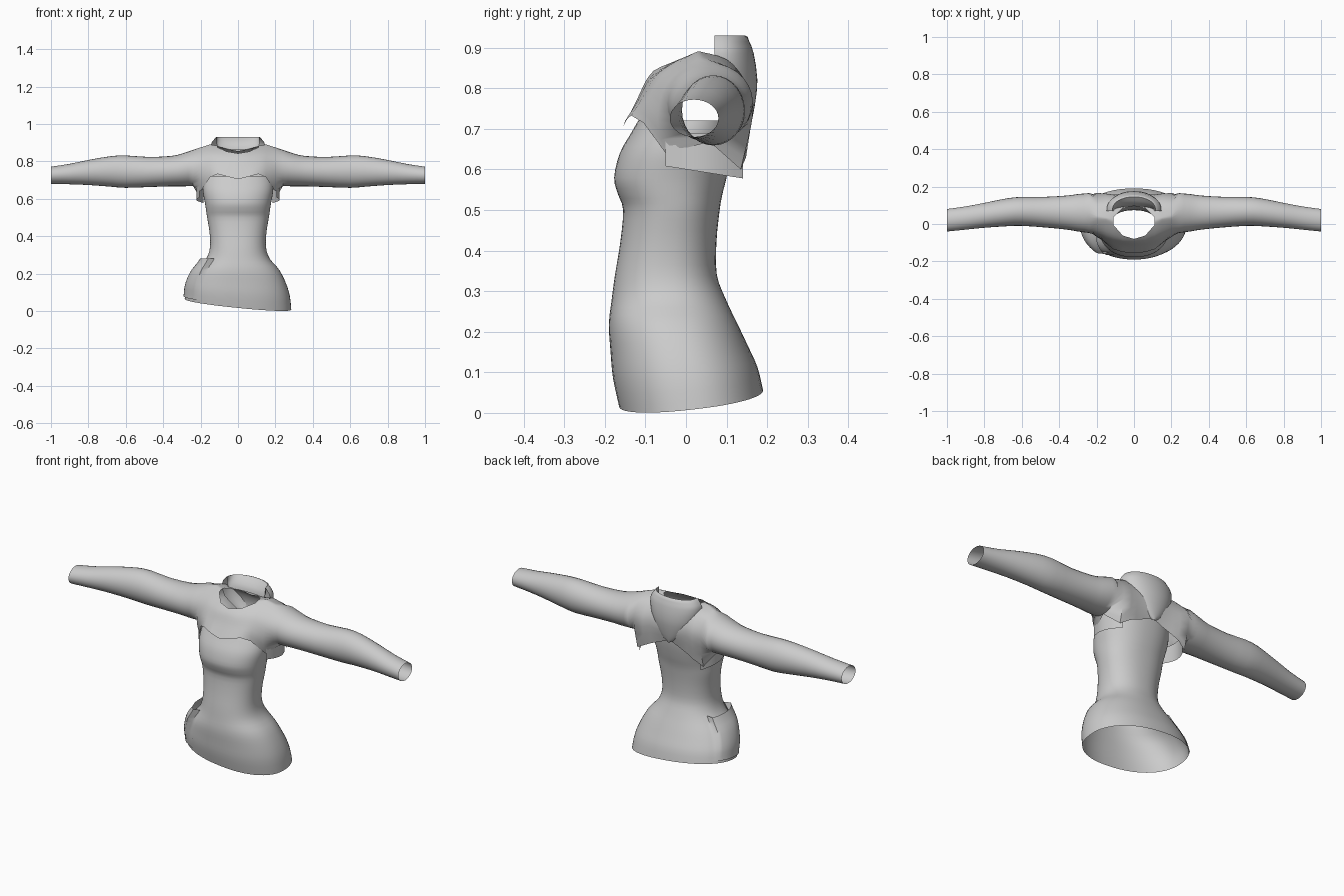
import bpy, math

if "Cube" in bpy.data.objects:
    bpy.data.objects.remove(bpy.data.objects["Cube"])

cloth = bpy.data.materials.new("light_grey_cloth")
cloth.diffuse_color = (0.6, 0.6, 0.6, 1)
cloth.use_nodes = True
cloth.node_tree.nodes["Principled BSDF"].inputs["Base Color"].default_value = cloth.diffuse_color


def catmull(a, b, c, d, t):
    return tuple(0.5 * (2 * q + (r - p) * t + (2 * p - 5 * q + 4 * r - s) * t * t
                        + (3 * q - p - 3 * r + s) * t ** 3)
                 for p, q, r, s in zip(a, b, c, d))


def smooth_path(pts, n, split=None):
    """Sample a spline through pts; split = index where a gap separates two runs."""
    out = []
    for i in range(len(pts) - 1):
        lo, hi = 0, len(pts) - 1
        if split is not None:
            if i < split:
                hi = split
            elif i == split:
                lo, hi = i, i + 1
            else:
                lo = split + 1
        a, d = pts[max(i - 1, lo)], pts[min(i + 2, hi)]
        out += [catmull(a, pts[i], pts[i + 1], d, k / n) for k in range(n)]
    return out + [tuple(pts[-1])]


def sheet(name, rows, closed=False, keep=lambda i, j: True):
    """Skin a grid of points as an open cloth surface."""
    n = len(rows[0])
    faces = []
    for i in range(len(rows) - 1):
        for j in range(n if closed else n - 1):
            if keep(i, j):
                k = (j + 1) % n
                faces.append((i * n + j, i * n + k, (i + 1) * n + k, (i + 1) * n + j))
    me = bpy.data.meshes.new(name)
    me.from_pydata([p for r in rows for p in r], [], faces)
    me.materials.append(cloth)
    ob = bpy.data.objects.new(name, me)
    bpy.context.collection.objects.link(ob)
    bpy.ops.object.select_all(action='DESELECT')
    bpy.context.view_layer.objects.active = ob
    ob.select_set(True)
    # weld coincident points and make facing consistent
    bpy.ops.object.mode_set(mode='EDIT')
    bpy.ops.mesh.select_all(action='SELECT')
    bpy.ops.mesh.remove_doubles(threshold=0.0005)
    bpy.ops.mesh.delete_loose()
    bpy.ops.mesh.select_all(action='SELECT')
    bpy.ops.mesh.normals_make_consistent(inside=False)
    bpy.ops.object.mode_set(mode='OBJECT')
    bpy.ops.object.shade_smooth_by_angle(angle=math.radians(50))
    return ob


# Torso sections: height, front y, back y, half width
TORSO = [(0.035, -0.165, 0.19, 0.285), (0.10, -0.18, 0.176, 0.277), (0.16, -0.186, 0.152, 0.256),
         (0.22, -0.19, 0.126, 0.222), (0.28, -0.183, 0.098, 0.17), (0.34, -0.175, 0.076, 0.15),
         (0.42, -0.162, 0.075, 0.152), (0.50, -0.155, 0.083, 0.165), (0.54, -0.168, 0.09, 0.171),
         (0.58, -0.177, 0.10, 0.177), (0.64, -0.163, 0.112, 0.188), (0.69, -0.135, 0.118, 0.188),
         (0.72, -0.118, 0.12, 0.18)]


def torso_point(sec, ang, grow=0.0):
    """Angle 0 is the front, +90 degrees is +x; the hem tilts forward and sideways."""
    z, yf, yb, w = sec
    s, c = math.sin(ang), math.cos(ang)
    e = 2 / 2.25
    x = (w + grow) * math.copysign(abs(s) ** e, s)
    y = (yf + yb) / 2 - ((yb - yf) / 2 + grow) * math.copysign(abs(c) ** e, c)
    fade = max(0.0, 1 - (z - 0.035) / 0.2)
    return (x, y, max(0.0, z + fade * (0.11 * y - 0.1 * x)))


# Bodice: open tube from hem to bust
sections = smooth_path(TORSO, 3)
sheet("bodice", [[torso_point(s, math.tau * k / 56) for k in range(56)] for s in sections],
      closed=True)

# Loose hip panel overlapping the left hip
rows = []
for s in [q for q in sections if 0.05 < q[0] < 0.285]:
    g = 0.008 + 0.025 * max(0, (s[0] - 0.08) / 0.2)
    rows.append([torso_point(s, math.radians(a), g if -120 < a < -45 else 0.003)
                 for a in range(-130, -34, 5)])
sheet("hip_panel", rows)

# Yoke sections (y, z) from front hem over the shoulder to back hem
YOKE = {
    0.0: [(-.155, .705), (-.122, .77), (-.098, .82), (-.08, .843),
          (.095, .855), (.14, .825), (.158, .76), (.142, .695)],
    0.06: [(-.15, .72), (-.118, .77), (-.092, .82), (-.062, .853),
           (.085, .867), (.138, .835), (.158, .765), (.142, .67)],
    0.11: [(-.135, .733), (-.108, .775), (-.07, .835), (-.005, .876),
           (.035, .882), (.11, .858), (.156, .78), (.145, .65)],
    0.15: [(-.105, .715), (-.095, .77), (-.055, .835), (.015, .884),
           (.045, .888), (.115, .86), (.162, .77), (.148, .63)],
    0.20: [(-.05, .64), (-.07, .72), (-.048, .81), (.02, .867),
           (.055, .872), (.12, .845), (.166, .76), (.135, .60)]}
# Sleeve rings: x, front y, back y, bottom z, top z
SLEEVE = [(0.24, -.048, .165, .668, .862), (0.30, -.04, .16, .667, .842), (0.36, -.03, .152, .667, .829),
          (0.48, -.018, .145, .663, .824), (0.60, -.01, .145, .659, .832), (0.68, -.012, .137, .665, .828),
          (0.80, -.02, .113, .674, .808), (0.90, -.03, .094, .678, .787), (1.0, -.04, .08, .68, .772)]
N = 4
half = []
for x, pts in YOKE.items():
    half.append([(x, y, z) for y, z in smooth_path(pts, N, 3 if x < 0.1 else None)])
COUNT = 7 * N + 1
for x, y0, y1, z0, z1 in smooth_path(SLEEVE, 2):
    ring = []
    for k in range(COUNT):
        t = math.tau * k / (COUNT - 1)
        ring.append((x, (y0 + y1) / 2 - (y1 - y0) / 2 * math.sin(t),
                     (z0 + z1) / 2 - (z1 - z0) / 2 * math.cos(t)))
    half.append(ring)
rows = [[(-x, y, z) for x, y, z in r] for r in half[:0:-1]] + half
mid = len(half) - 1
# Yoke and sleeves in one piece, leaving the neck open
sheet("shrug_with_sleeves", rows,
      keep=lambda i, j: not (mid - 2 <= i < mid + 2 and 3 * N <= j < 4 * N))

# Underarm flaps hanging from the sleeves
for side, label in ((1, "right"), (-1, "left")):
    rows = []
    for t in (0, 0.33, 0.67, 1):
        row = []
        for k in range(11):
            u = k / 10
            y = -0.05 + 0.19 * u
            x = 0.205 + 0.022 * math.sin(math.pi * u) - 0.02 * u * u
            low = 0.608 - 0.03 * u
            row.append((side * x, y, low + (0.69 - low) * t))
        rows.append(row)
    sheet(label + "_underarm_flap", rows)

# Standing collar: lining, rim, then outer shell tapering to a point on the back
COLLAR = [(.865, .105, .095), (.895, .115, .105), (.93, .115, .145), (.915, .13, .156),
          (.885, .146, .167), (.82, .135, .176), (.76, .095, .17), (.71, .045, .16), (.685, .004, .152)]
rows = []
for z, w, yb in smooth_path(COLLAR, 2):
    y0 = 0.07 if z > 0.83 else 0.07 + (0.83 - z) * 0.5
    row = []
    for k in range(25):
        a = math.radians(-90 + 180 * k / 24)
        row.append((w * math.sin(a), y0 + (yb - y0) * math.cos(a) ** 0.8 if abs(k - 12) < 12 else y0, z))
    rows.append(row)
sheet("collar", rows)
